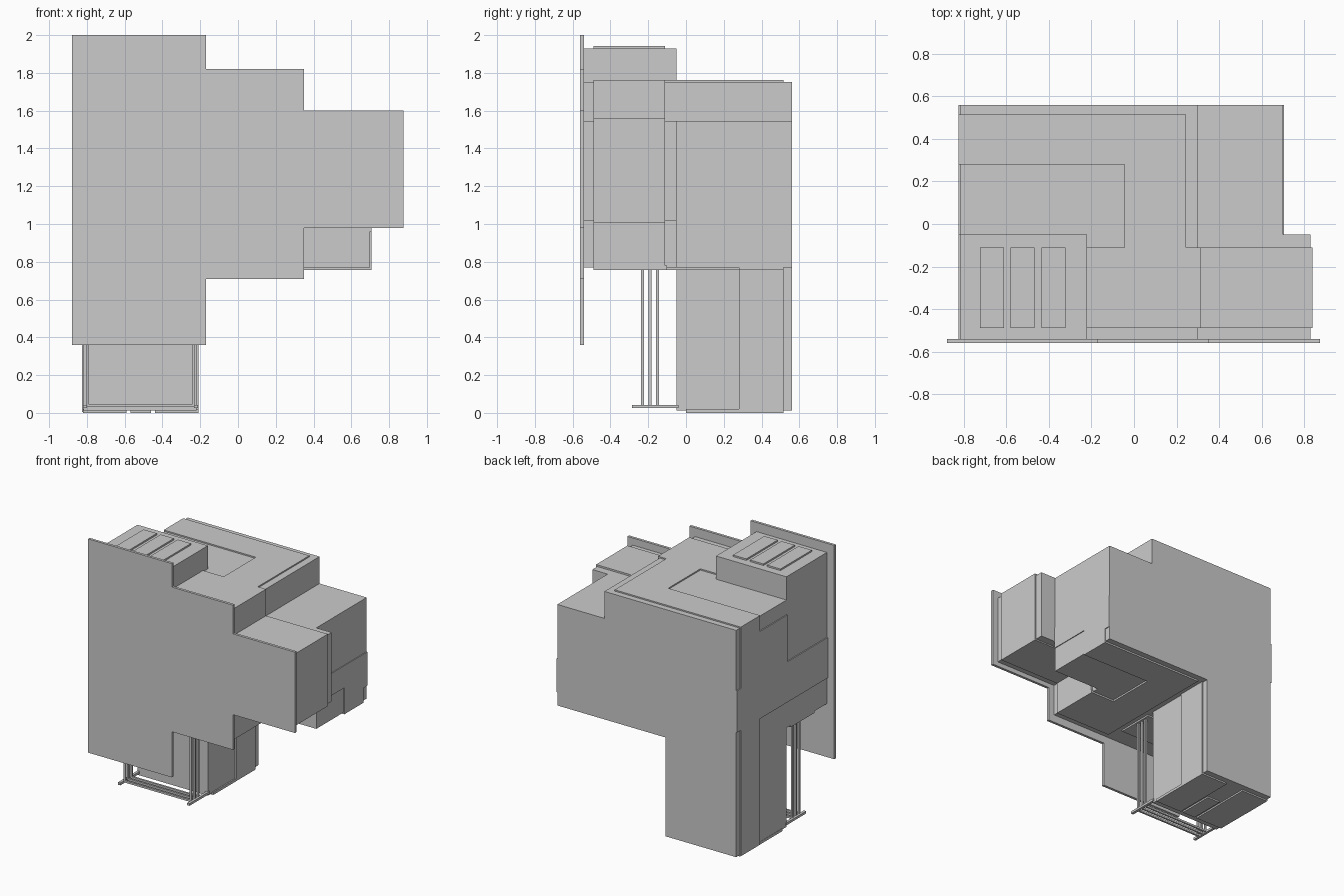
import bpy, bmesh
from mathutils import Vector


def prism(name, pts, axis, lo, hi):
    """Extrude a 2D outline along an axis; the outline uses the other two axes in order."""
    def place(p, d):
        c = list(p)
        c.insert("xyz".index(axis), d)
        return Vector(c)
    bm = bmesh.new()
    face = bm.faces.new([bm.verts.new(place(p, lo)) for p in pts])
    ext = bmesh.ops.extrude_face_region(bm, geom=[face])
    move = place((0, 0), hi - lo)
    bmesh.ops.translate(bm, vec=move,
                        verts=[v for v in ext["geom"] if isinstance(v, bmesh.types.BMVert)])
    bmesh.ops.recalc_face_normals(bm, faces=bm.faces)
    me = bpy.data.meshes.new(name)
    bm.to_mesh(me)
    bm.free()
    ob = bpy.data.objects.new(name, me)
    bpy.context.collection.objects.link(ob)
    return ob


def box(name, x0, x1, y0, y1, z0, z1):
    return prism(name, [(x0, y0), (x1, y0), (x1, y1), (x0, y1)], "z", z0, z1)


# Stepped front plate
prism("front_plate", [(-.88, .36), (-.17, .36), (-.17, .71), (.35, .71), (.35, .98),
                      (.875, .98), (.875, 1.6), (.35, 1.6), (.35, 1.82), (-.17, 1.82),
                      (-.17, 2), (-.88, 2)], "y", -.56, -.54)

# Main block, roof tower, side wings and leg
box("main_block", -.818, .30, -.54, .56, .77, 1.752)
box("roof_tower", -.818, -.22, -.54, -.05, 1.752, 1.93)
box("rear_wing", .30, .70, -.05, .56, .77, 1.545)
box("front_wing", .30, .83, -.54, -.05, 1.015, 1.545)
box("leg", -.818, -.22, -.05, .56, .012, .77)

# Thin raised bands that wrap the blocks
prism("roof_band", [(-.82, .28), (-.045, .28), (-.045, -.11), (-.22, -.11), (-.22, -.49),
                    (.315, -.49), (.315, -.11), (.245, -.11), (.245, .515), (-.82, .515)],
      "z", 1.74, 1.762)
prism("underside_band", [(.705, .515), (-.17, .515), (-.17, -.49), (.315, -.49),
                         (.315, -.1), (.11, -.1), (.11, .28), (.705, .28)],
      "z", .757, .78)
prism("left_band", [(.28, 1.762), (.28, 1.64), (-.05, 1.64), (-.05, 1.28), (-.54, 1.28),
                    (-.54, .97), (.28, .97), (.28, 0.004), (.515, 0.004), (.515, .97),
                    (.56, .97), (.56, 1.29), (.515, 1.29), (.515, 1.762)],
      "x", -.826, -.80)
prism("right_band", [(-.05, 1.13), (.56, 1.13), (.56, .87), (.515, .87), (.515, .757),
                     (.28, .757), (.28, .96), (-.05, .96)], "x", .69, .706)
box("main_side_band", .28, .315, -.49, -.11, .757, 1.762)
box("front_wing_band", .315, .84, -.49, -.11, 1.005, 1.558)
box("leg_band", -.24, -.21, .28, .515, .004, .77)

# Slats on the tower roof and pads below the leg
for i in range(3):
    x = -.725 + i * .145
    box(f"roof_slat_{i + 1}", x, x + .113, -.49, -.11, 1.92, 1.942)
for i, (a, b) in enumerate([(-.82, -.59), (-.57, -.46), (-.44, -.21)]):
    box(f"leg_pad_{i + 1}", a, b, 0, .515 if i != 1 else .28, 0, .02)

# Three U-shaped rod frames in front of the leg, resting on two foot bars
t = .015
for i, y in enumerate((-.238, -.198, -.158)):
    a, b = -.805, -.228
    prism(f"rod_frame_{i + 1}", [(a, .762), (a, .03), (b, .03), (b, .762), (b - t, .762),
                                 (b - t, .03 + t), (a + t, .03 + t), (a + t, .762)],
          "y", y, y + t)
for side, x in (("left", -.82), ("right", -.232)):
    box(f"{side}_foot_bar", x, x + .02, -.285, -.04, .025, .043)
box("rod_top_mount", -.818, -.215, -.39, -.1, .757, .78)
